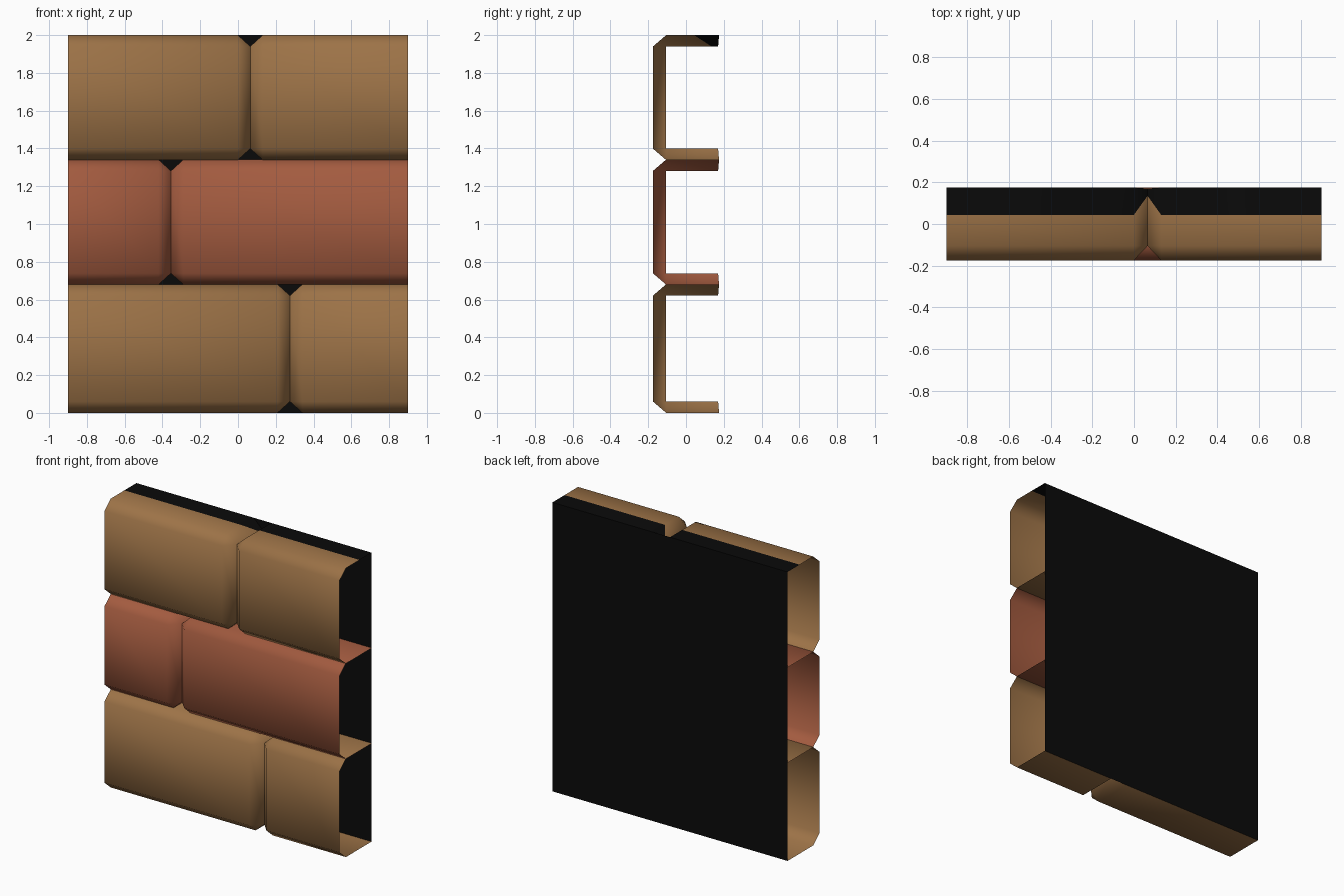
import bpy, bmesh

if "Cube" in bpy.data.objects:
    bpy.data.objects.remove(bpy.data.objects["Cube"])


def material(name, rgb):
    m = bpy.data.materials.new(name)
    m.diffuse_color = (*rgb, 1)
    m.use_nodes = True
    m.node_tree.nodes["Principled BSDF"].inputs["Base Color"].default_value = m.diffuse_color
    return m


TAN = material("tan brick", (0.335, 0.170, 0.063))
RED = material("red brick", (0.365, 0.104, 0.050))
BLACK = material("black mortar", (0.003, 0.003, 0.003))

HALF_W = 0.9            # half width of the wall
FRONT, EDGE, BACK = -0.175, -0.105, 0.175
BEVEL = 0.06            # bevel height, top and bottom
GAP = 0.066             # bevel length along x at a joint


def add_object(name, bm, mats, smooth):
    me = bpy.data.meshes.new(name)
    bm.to_mesh(me)
    bm.free()
    for m in mats:
        me.materials.append(m)
    for p in me.polygons:
        p.use_smooth = smooth
    ob = bpy.data.objects.new(name, me)
    bpy.context.collection.objects.link(ob)
    return ob


def profile(z0, z1, tapered, top_row):
    """Open (y, z) section, running from top back over the front to bottom back."""
    lo, hi = z0 + BEVEL, z1 - BEVEL
    if tapered:
        pts = [(BACK - 0.005, hi), (0.135, hi), (EDGE, hi), (EDGE, hi),
               (EDGE, lo), (EDGE, lo), (BACK - 0.005, lo)]
    else:
        pts = [(BACK, z1), (0.043, z1), (EDGE, z1), (FRONT, hi),
               (FRONT, lo), (EDGE, z0), (BACK, z0)]
    if not top_row:
        del pts[1]      # only the top row needs the paint boundary
    return pts


def brick(name, stations, z0, z1, mat, top_row):
    """Hollow brick shell skinned over (x, tapered) stations."""
    bm = bmesh.new()
    rings = [[bm.verts.new((x, y, z)) for y, z in profile(z0, z1, t, top_row)]
             for x, t in stations]
    for a, b in zip(rings, rings[1:]):
        for i in range(len(a) - 1):
            f = bm.faces.new((a[i], a[i + 1], b[i + 1], b[i]))
            # dark rear strip along the top of the wall
            f.material_index = 1 if top_row and i == 0 else 0
    bmesh.ops.remove_doubles(bm, verts=bm.verts, dist=1e-5)
    add_object(name, bm, [mat, BLACK] if top_row else [mat], True)


# rows of two bricks: bottom, top, joint position, colour
rows = [("bottom", 0.0, 0.681, 0.275, TAN),
        ("middle", 0.679, 1.341, -0.355, RED),
        ("top", 1.339, 2.0, 0.065, TAN)]
for label, z0, z1, joint, mat in rows:
    is_top = label == "top"
    brick(label + "_left_brick",
          [(-HALF_W, False), (joint - GAP, False), (joint, True)], z0, z1, mat, is_top)
    brick(label + "_right_brick",
          [(joint, True), (joint + GAP, False), (HALF_W, False)], z0, z1, mat, is_top)

# flat mortar sheet closing the back
bm = bmesh.new()
corners = [(HALF_W, 0), (-HALF_W, 0), (-HALF_W, 2), (HALF_W, 2)]
bm.faces.new([bm.verts.new((x, BACK, z)) for x, z in corners])
add_object("mortar_back", bm, [BLACK], False)
